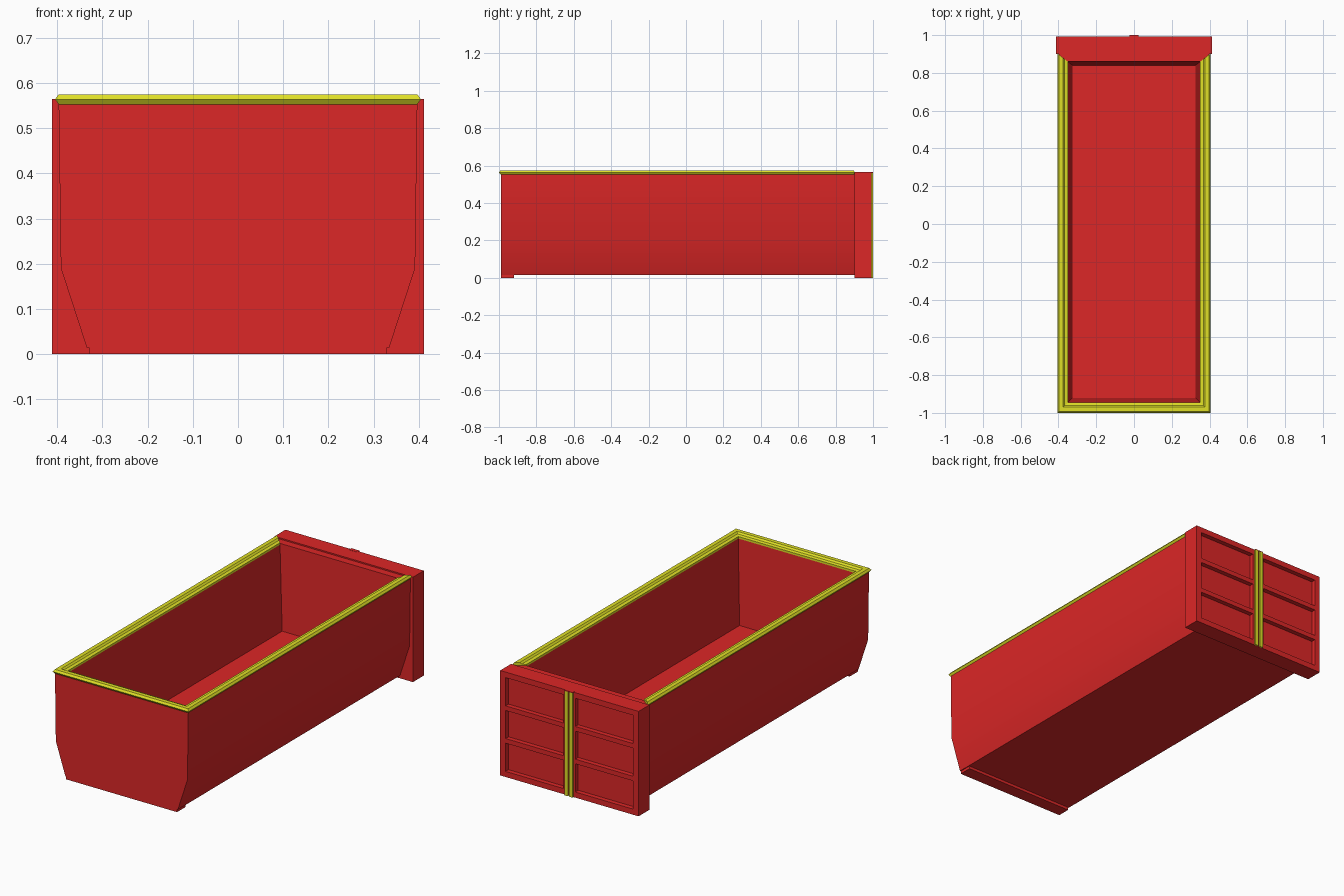
import bpy, bmesh

if "Cube" in bpy.data.objects:
    bpy.data.objects.remove(bpy.data.objects["Cube"])

def material(name, rgb):
    m = bpy.data.materials.new(name)
    m.diffuse_color = (*rgb, 1)
    m.use_nodes = True
    m.node_tree.nodes["Principled BSDF"].inputs["Base Color"].default_value = m.diffuse_color
    return m

RED = material("red_paint", (0.72, 0.02, 0.02))
YELLOW = material("yellow_paint", (0.74, 0.74, 0.02))

def finish(name, bm, mat):
    bmesh.ops.recalc_face_normals(bm, faces=bm.faces)
    me = bpy.data.meshes.new(name)
    bm.to_mesh(me)
    bm.free()
    me.materials.append(mat)
    ob = bpy.data.objects.new(name, me)
    bpy.context.collection.objects.link(ob)
    return ob

def box(name, x, y, z, mat):
    bm = bmesh.new()
    v = [[[bm.verts.new((a, b, c)) for c in z] for b in y] for a in x]
    for i in (0, 1):
        bm.faces.new([v[i][0][0], v[i][1][0], v[i][1][1], v[i][0][1]])
        bm.faces.new([v[0][i][0], v[1][i][0], v[1][i][1], v[0][i][1]])
        bm.faces.new([v[0][0][i], v[1][0][i], v[1][1][i], v[0][1][i]])
    return finish(name, bm, mat)

# Tub: chamfered outer shell with an open, tapered hold
Y0, Y1, TOP, FLOOR = -0.99, 0.905, 0.558, 0.10
half = [(0.335, 0.015), (0.392, 0.19), (0.397, TOP)]
profile = half + [(-x, z) for x, z in reversed(half)]
bm = bmesh.new()
front = [bm.verts.new((x, Y0, z)) for x, z in profile]
back = [bm.verts.new((x, Y1, z)) for x, z in profile]
bm.faces.new(front)
bm.faces.new(back)
for i in (0, 1, 3, 4, 5):
    j = (i + 1) % 6
    f = bm.faces.new([front[i], front[j], back[j], back[i]])
    f.smooth = i != 5
outer = [front[3], front[2], back[2], back[3]]
inner = [bm.verts.new((x, y, TOP)) for x, y in
         [(-0.352, -0.947), (0.352, -0.947), (0.352, 0.86), (-0.352, 0.86)]]
floor = [bm.verts.new((x, y, FLOOR)) for x, y in
         [(-0.325, -0.92), (0.325, -0.92), (0.325, 0.84), (-0.325, 0.84)]]
for a, b in ((outer, inner), (inner, floor)):
    for i in range(4):
        j = (i + 1) % 4
        bm.faces.new([a[i], a[j], b[j], b[i]])
bm.faces.new(floor)
for e in bm.edges:
    if len(e.link_faces) == 2 and not all(f.smooth for f in e.link_faces):
        e.smooth = False
finish("tub", bm, RED)

# Skid under the front end
box("front_skid", (-0.33, 0.33), (-0.99, -0.92), (0, 0.02), RED)

# Yellow rim: profile of (inset, height) swept round three sides, mitred at the back
rim = [(0.008, 0.553), (0, 0.564), (0.008, 0.575), (0.03, 0.575),
       (0.038, 0.566), (0.055, 0.563), (0.055, 0.552)]
bm = bmesh.new()
rings = []
for sx, y, sy in ((-1, 0.903, -1), (-1, -1.0, 1), (1, -1.0, 1), (1, 0.903, -1)):
    rings.append([bm.verts.new((sx * (0.405 - d), y + sy * d * (1 if sy > 0 else 0.8), z))
                  for d, z in rim])
for a, b in zip(rings, rings[1:]):
    for i in range(len(rim)):
        j = (i + 1) % len(rim)
        bm.faces.new([a[i], a[j], b[j], b[i]])
bm.faces.new(rings[0])
bm.faces.new(rings[-1])
finish("top_rim", bm, YELLOW)

# Rear door frame: grid face with the panel cells pushed in
xs = [-0.412, -0.38, -0.035, 0.035, 0.38, 0.412]
zs = [0, 0.03, 0.182, 0.207, 0.358, 0.383, 0.535, 0.565]
bm = bmesh.new()
grid = [[bm.verts.new((x, 0.992, z)) for z in zs] for x in xs]
panels = []
for i in range(len(xs) - 1):
    for k in range(len(zs) - 1):
        f = bm.faces.new([grid[i][k], grid[i + 1][k], grid[i + 1][k + 1], grid[i][k + 1]])
        if i in (1, 3) and k in (1, 3, 5):
            panels.append(f)
rim_edges = [e for e in bm.edges if e.is_boundary]
ext = bmesh.ops.extrude_edge_only(bm, edges=rim_edges)["geom"]
for v in (g for g in ext if isinstance(g, bmesh.types.BMVert)):
    v.co.y = 0.90
bmesh.ops.contextual_create(bm, geom=[g for g in ext if isinstance(g, bmesh.types.BMEdge)
                                      and all(v.co.y < 0.95 for v in g.verts)])
for f in bmesh.ops.extrude_discrete_faces(bm, faces=panels)["faces"]:
    for v in f.verts:
        v.co.y -= 0.025
bmesh.ops.remove_doubles(bm, verts=bm.verts, dist=1e-5)
bmesh.ops.recalc_face_normals(bm, faces=bm.faces)
bmesh.ops.dissolve_limit(bm, angle_limit=0.01, verts=bm.verts, edges=bm.edges)
finish("rear_doors", bm, RED)

# Locking bars on the door joint, with a red cap over them
for side, s in (("left", -1), ("right", 1)):
    box(side + "_locking_bar", sorted((s * 0.004, s * 0.025)), (0.98, 1.0), (0, 0.562), YELLOW)
box("locking_bar_cap", (-0.025, 0.025), (0.98, 1.0), (0.562, 0.566), RED)
